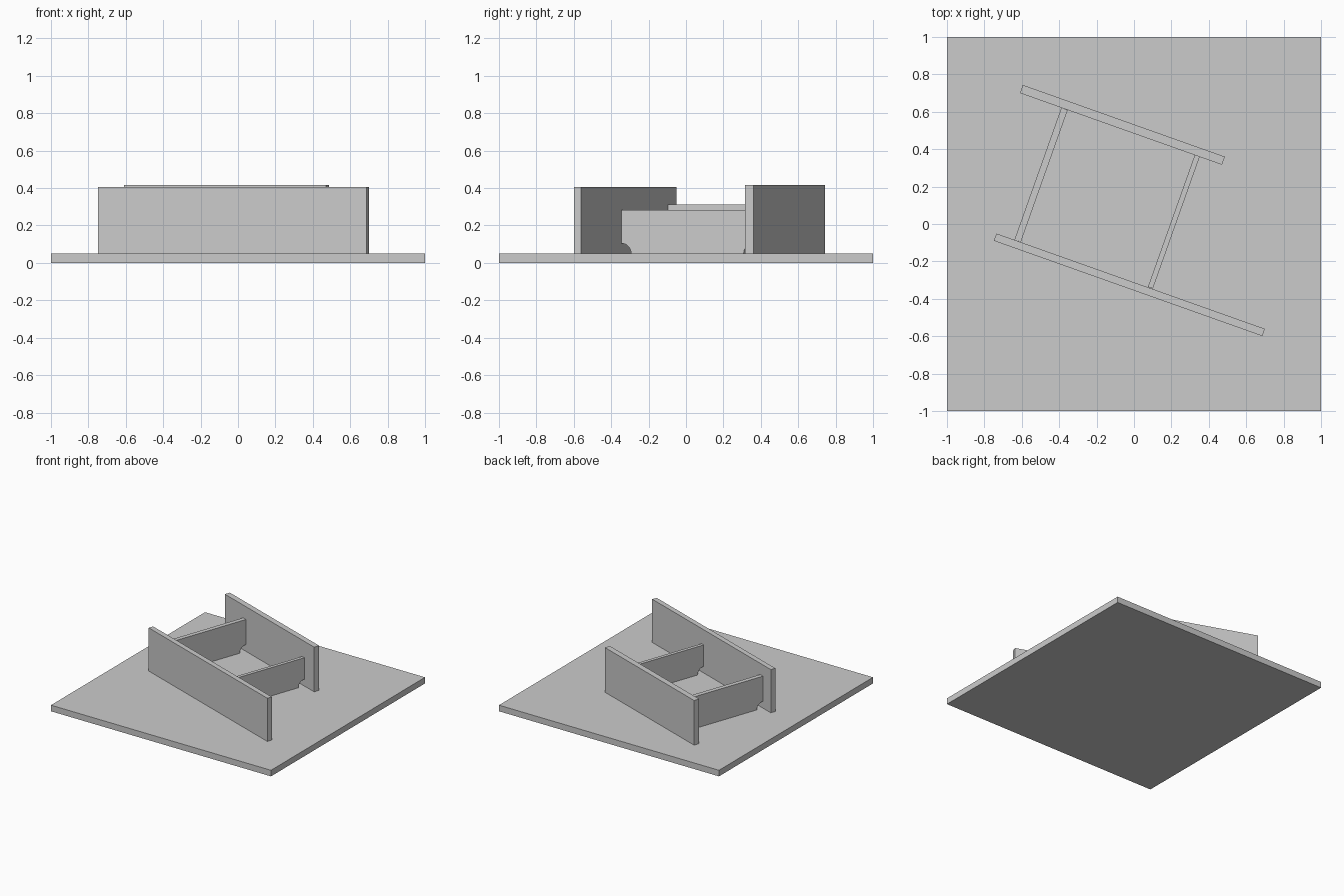
import bpy, bmesh, math
from mathutils import Matrix

cube = bpy.data.objects.get("Cube")
if cube:
    bpy.data.objects.remove(cube, do_unlink=True)

GREY = (0.6, 0.6, 0.6, 1.0)
mat = bpy.data.materials.new("plain grey")
mat.use_nodes = True
mat.diffuse_color = GREY
mat.node_tree.nodes["Principled BSDF"].inputs["Base Color"].default_value = GREY

FLOOR = 0.05                    # top of the base slab
TURN = math.radians(-19.55)     # shared turn of all the walls
NOTCH = 0.055                   # radius of the rounded corner openings


def panel(name, profile, thickness, centre, turn):
    """Extrude an upright (length, height) profile and turn it about z."""
    bm = bmesh.new()
    face = bm.faces.new([bm.verts.new((s, -thickness / 2, z)) for s, z in profile])
    extruded = bmesh.ops.extrude_face_region(bm, geom=[face])["geom"]
    verts = [v for v in extruded if isinstance(v, bmesh.types.BMVert)]
    bmesh.ops.translate(bm, vec=(0, thickness, 0), verts=verts)
    bmesh.ops.recalc_face_normals(bm, faces=bm.faces)
    bm.transform(Matrix.Translation((*centre, 0)) @ Matrix.Rotation(turn, 4, "Z"))
    mesh = bpy.data.meshes.new(name)
    bm.to_mesh(mesh)
    bm.free()
    mesh.materials.append(mat)
    obj = bpy.data.objects.new(name, mesh)
    bpy.context.collection.objects.link(obj)
    return obj


def rectangle(length, bottom, top):
    h = length / 2
    return [(-h, bottom), (h, bottom), (h, top), (-h, top)]


def notched(length, top, steps=12):
    """Rectangle with a quarter circle taken out of both lower corners."""
    h = length / 2
    arc = [(h - NOTCH * math.cos(a), FLOOR + NOTCH * math.sin(a))
           for a in (math.pi / 2 * i / steps for i in range(steps + 1))]
    return arc + [(h, top), (-h, top)] + [(-s, z) for s, z in reversed(arc)]


# Base slab
panel("base_slab", rectangle(2, 0, FLOOR), 2, (0, 0), 0)

# Two long parallel walls
panel("front_wall", rectangle(1.523, FLOOR, 0.405), 0.041, (-0.025, -0.325), TURN)
panel("back_wall", rectangle(1.146, FLOOR, 0.417), 0.046, (-0.062, 0.53), TURN)

# Two cross walls between them, with openings at the lower corners
panel("right_cross_wall", notched(0.749, 0.312), 0.036, (-0.497, 0.262),
      TURN + math.pi / 2)
panel("left_cross_wall", notched(0.749, 0.282), 0.028, (0.213, 0.012),
      TURN + math.pi / 2)
